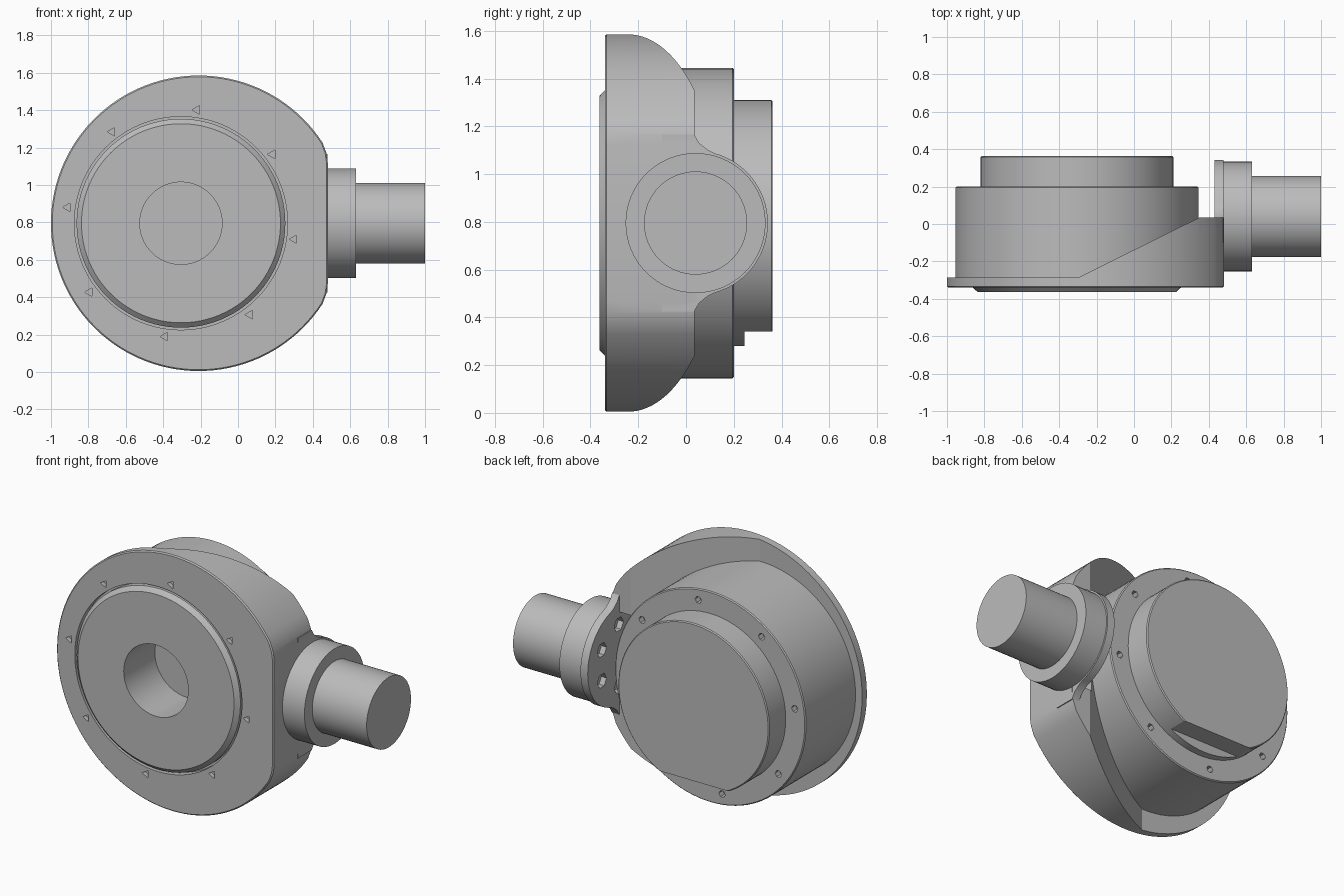
import bpy, bmesh
from math import sin, cos, pi, radians
from mathutils import Matrix, Vector

if "Cube" in bpy.data.objects:
    bpy.data.objects.remove(bpy.data.objects["Cube"])

GREY = (0.5, 0.5, 0.5, 1)
grey = bpy.data.materials.new("plain_grey")
grey.use_nodes = True
grey.diffuse_color = GREY
grey.node_tree.nodes["Principled BSDF"].inputs["Base Color"].default_value = GREY

CZ = 0.795             # height of both axes
DRUM_X = -0.305        # drum axis runs along y
SHAFT_Y = 0.04         # shaft axis runs along x


def finish(name, bm):
    bmesh.ops.remove_doubles(bm, verts=bm.verts, dist=1e-5)
    bmesh.ops.recalc_face_normals(bm, faces=bm.faces)
    mesh = bpy.data.meshes.new(name)
    bm.to_mesh(mesh)
    bm.free()
    mesh.materials.append(grey)
    ob = bpy.data.objects.new(name, mesh)
    bpy.context.collection.objects.link(ob)
    return ob


def prism(name, points, axis, start, end):
    """Extrude a flat outline along the named axis."""
    place = {"x": lambda u, v, w: (w, u, v),
             "y": lambda u, v, w: (u, w, v),
             "z": lambda u, v, w: (u, v, w)}[axis]
    bm = bmesh.new()
    face = bm.faces.new([bm.verts.new(place(u, v, start)) for u, v in points])
    top = bmesh.ops.extrude_face_region(bm, geom=[face])["geom"]
    shift = Vector(place(0, 0, end - start))
    bmesh.ops.translate(bm, vec=shift, verts=[g for g in top if isinstance(g, bmesh.types.BMVert)])
    return finish(name, bm)


def ngon(u, v, r, count, turn=0):
    return [(u + r * cos(turn + 2 * pi * i / count), v + r * sin(turn + 2 * pi * i / count))
            for i in range(count)]


def lathe(name, profile, axis, centre, steps=96):
    """Revolve (radius, distance) points around the x or y axis."""
    bm = bmesh.new()
    vs = [bm.verts.new((d, 0, r) if axis == "x" else (0, d, r)) for r, d in profile]
    edges = [bm.edges.new(pair) for pair in zip(vs, vs[1:])]
    bmesh.ops.spin(bm, geom=vs + edges, cent=(0, 0, 0), angle=2 * pi, steps=steps,
                   axis=(1, 0, 0) if axis == "x" else (0, 1, 0))
    bmesh.ops.transform(bm, matrix=Matrix.Translation(centre), verts=bm.verts)
    return finish(name, bm)


def combine(ob, tool, operation="DIFFERENCE"):
    mod = ob.modifiers.new("cut", "BOOLEAN")
    mod.operation, mod.solver, mod.object = operation, "EXACT", tool
    apply(ob, mod)
    bpy.data.objects.remove(tool)


def apply(ob, mod):
    bpy.context.view_layer.objects.active = ob
    bpy.ops.object.modifier_apply(modifier=mod.name)


def bolt_circle(radius):
    return [(DRUM_X + radius * cos(a), CZ + radius * sin(a))
            for a in (radians(82 + 45 * k) for k in range(8))]


# Housing: round plate with one flat side
arc = [(-0.21 + 0.79 * cos(radians(a)), CZ + 0.79 * sin(radians(a))) for a in range(33, 328, 3)]
outline = [(0.48, 1.12), (0.473, 1.17)] + arc + [(0.473, 2 * CZ - 1.17), (0.48, 2 * CZ - 1.12)]
housing = prism("housing", outline, "y", -0.34, 0.3)
bevel = housing.modifiers.new("edge", "BEVEL")
bevel.width, bevel.segments = 0.007, 1
bevel.limit_method, bevel.angle_limit = "ANGLE", radians(60)
apply(housing, bevel)

# Sloping back that leaves a thin flange on the far side
slope = [(-1.2, -0.287), (-0.3, -0.287), (0.35, 0.035), (0.7, 0.035), (0.7, 0.6), (-1.2, 0.6)]
combine(housing, prism("slope_cutter", slope, "z", -0.2, 1.8))

# Rounded bearing wall behind the shaft collar
half = [(-0.1, 0.37), (0.034, 0.37), (0.055, 0.335), (0.09, 0.307)]
half += [(SHAFT_Y + 0.303 * sin(radians(a)), 0.303 * cos(radians(a))) for a in range(15, 90, 5)]
wall = [(y, CZ + z) for y, z in half] + [(SHAFT_Y + 0.303, CZ)]
wall += [(y, CZ - z) for y, z in reversed(half)]
combine(housing, prism("wall_tool", wall, "x", 0.43, 0.4795), "UNION")

# Pocket behind the wall, drum bore, bolt sockets and front marks
combine(housing, prism("pocket_cutter", ngon(SHAFT_Y, CZ, 0.265, 48), "x", 0.33, 0.43))
combine(housing, prism("bore_cutter", ngon(DRUM_X, CZ, 0.57, 96), "y", -0.6, 0.5))
for k in range(6):
    a = radians(30 + 60 * k)
    hexagon = ngon(SHAFT_Y + 0.19 * cos(a), CZ + 0.19 * sin(a), 0.045, 6)
    combine(housing, prism("socket_cutter", hexagon, "x", 0.4, 0.465))
for x, z in bolt_circle(0.612):
    combine(housing, prism("mark_cutter", ngon(x, z, 0.026, 3, pi), "y", -0.4, -0.315))

# Drum with raised front plate and blind centre bore
drum = lathe("drum", [(0, -0.06), (0.22, -0.06), (0.22, -0.363), (0.532, -0.363), (0.558, -0.338),
                      (0.558, -0.3), (0.65, -0.3), (0.65, 0.194), (0.644, 0.2), (0, 0.2)],
             "y", (DRUM_X, 0, CZ))
for x, z in bolt_circle(0.582):
    combine(drum, prism("hole_cutter", ngon(x, z, 0.022, 6), "y", 0.16, 0.3))

# Rear cap with a flat along its lower edge
cap = lathe("rear_cap", [(0, 0.19), (0.515, 0.19), (0.515, 0.357), (0.509, 0.363), (0, 0.363)],
            "y", (DRUM_X, 0, CZ))
flat = [(0.245, 0.1), (0.6, 0.1), (0.6, 0.34), (0.245, 0.34)]
combine(cap, prism("flat_cutter", flat, "x", -1.2, 0.6))

# Shaft with collar
shaft = lathe("shaft", [(0, 0.47), (0.293, 0.47), (0.293, 0.63), (0.216, 0.63), (0.216, 1), (0, 1)],
              "x", (0, SHAFT_Y, CZ), 64)

# Smooth curved walls, keep edges crisp
for ob in (housing, drum, cap, shaft):
    bpy.ops.object.select_all(action="DESELECT")
    ob.select_set(True)
    bpy.context.view_layer.objects.active = ob
    bpy.ops.object.shade_smooth_by_angle(angle=radians(25))
